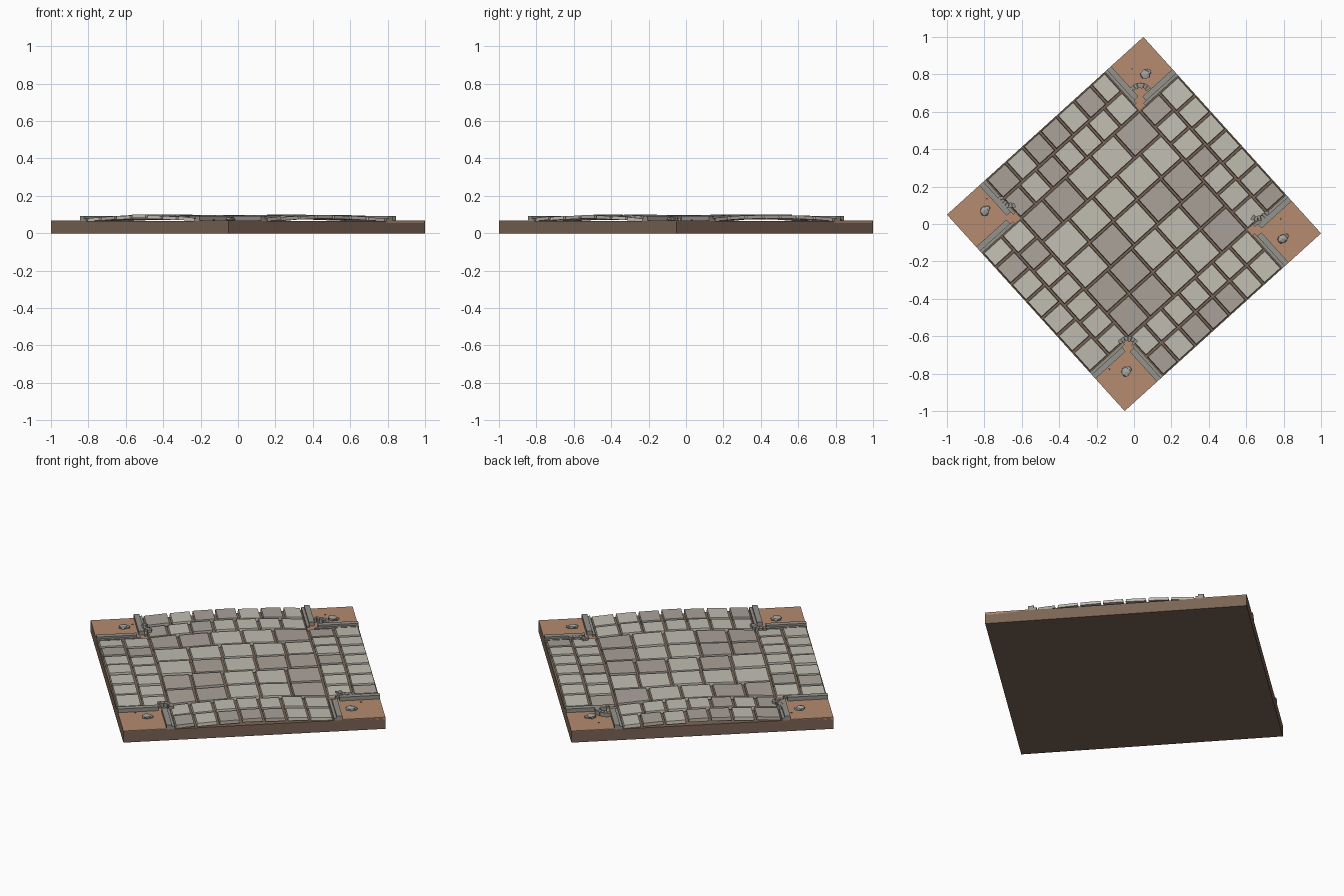
import bpy, bmesh, math, random
from mathutils import Matrix, Vector

if "Cube" in bpy.data.objects:
    bpy.data.objects.remove(bpy.data.objects["Cube"])

random.seed(4)
ROT = Matrix.Rotation(math.radians(42.14), 4, 'Z')   # the tile sits turned on the grid
H, R, BASE = 0.708, 0.43, 0.065                      # half side, road half width, base top


def mat(name, c):
    m = bpy.data.materials.new(name)
    m.diffuse_color = (*c, 1)
    m.use_nodes = True
    m.node_tree.nodes["Principled BSDF"].inputs["Base Color"].default_value = m.diffuse_color
    return m


EARTH = mat("earth", (0.20, 0.13, 0.09))
DIRT = mat("dirt", (0.46, 0.26, 0.16))
LIGHT = mat("light_stone", (0.53, 0.51, 0.44))
DARK = mat("dark_stone", (0.40, 0.36, 0.32))
KERB = mat("kerb_stone", (0.30, 0.29, 0.26))
ROCK = mat("rock", (0.38, 0.38, 0.36))


def finish(name, bm, material, turn=True):
    bmesh.ops.recalc_face_normals(bm, faces=bm.faces)
    me = bpy.data.meshes.new(name)
    if turn:
        bm.transform(ROT)
    bm.to_mesh(me)
    bm.free()
    me.materials.append(material)
    ob = bpy.data.objects.new(name, me)
    bpy.context.collection.objects.link(ob)
    return ob


def prism(bm, bottom, top):
    a = [bm.verts.new(p) for p in bottom]
    b = [bm.verts.new(p) for p in top]
    n = len(a)
    bm.faces.new(a[::-1])
    bm.faces.new(b)
    for i in range(n):
        j = (i + 1) % n
        bm.faces.new((a[i], a[j], b[j], b[i]))


def box(bm, x0, x1, y0, y1, z0, z1):
    x0, x1 = sorted((x0, x1))
    y0, y1 = sorted((y0, y1))
    q = [(x0, y0), (x1, y0), (x1, y1), (x0, y1)]
    prism(bm, [(*p, z0) for p in q], [(*p, z1) for p in q])


def crown(u, v):
    # road camber, highest along the two centre lines
    return 0.097 - 0.018 * (min(abs(u), abs(v), R) / R) ** 2


def slab(bm, u0, u1, v0, v1):
    g, t = 0.006, 0.003
    dz = random.uniform(-0.002, 0.003)
    lo = [(u0 + g, v0 + g), (u1 - g, v0 + g), (u1 - g, v1 - g), (u0 + g, v1 - g)]
    hi = [(u0 + g + t, v0 + g + t), (u1 - g - t, v0 + g + t),
          (u1 - g - t, v1 - g - t), (u0 + g + t, v1 - g - t)]
    prism(bm, [(u, v, max(BASE, crown(u, v) + dz - 0.018)) for u, v in lo],
          [(u, v, crown(u, v) + dz) for u, v in hi])


# base block
bm = bmesh.new()
box(bm, -H, H, -H, H, 0, BASE)
finish("base", bm, EARTH)

# paving slabs: large ones in the crossing, small ones in the four arms
light, dark = bmesh.new(), bmesh.new()


def pick(chance):
    return dark if random.random() < chance else light


s = 2 * R / 5
for r in range(5):
    shift = random.uniform(-0.025, 0.025)
    cuts = [-R] + [-R + s * k + shift for k in range(1, 5)] + [R]
    for a, b in zip(cuts, cuts[1:]):
        slab(pick(0.35), a, b, -R + s * r, -R + s * (r + 1))

w, d = 2 * R / 7, (H - R) / 2
for side in (-1, 1):
    for row in range(2):
        a, b = sorted((side * (R + d * row), side * (R + d * (row + 1))))
        for along_u in (True, False):
            off = random.uniform(-0.02, 0.02)
            cuts = [-R] + [-R + w * k + off for k in range(1, 7)] + [R]
            for c0, c1 in zip(cuts, cuts[1:]):
                if along_u:
                    slab(pick(0.22), a, b, c0, c1)
                else:
                    slab(pick(0.22), c0, c1, a, b)
finish("light_slabs", light, LIGHT)
finish("dark_slabs", dark, DARK)

# dirt corners and straight kerbs with a lower gutter lip
dirt, kerb = bmesh.new(), bmesh.new()
for i in (-1, 1):
    for j in (-1, 1):
        box(dirt, i * R, i * H, j * R, j * H, BASE - 0.01, 0.069)
        box(kerb, i * 0.445, i * 0.475, j * 0.49, j * H, BASE, 0.091)
        box(kerb, i * 0.43, i * 0.445, j * 0.47, j * H, BASE, 0.080)
        box(kerb, i * 0.49, i * H, j * 0.445, j * 0.475, BASE, 0.091)
        box(kerb, i * 0.47, i * H, j * 0.43, j * 0.445, BASE, 0.080)
finish("dirt_corners", dirt, DIRT)
finish("kerbs", kerb, KERB)

# short curved kerb pieces made of wedge blocks, one near each corner
arcs = bmesh.new()
for cx, cy, mid in ((0.035, 0.69, 90), (-0.033, -0.665, 90),
                    (-0.66, 0.15, 240), (0.66, 0.08, 290)):
    for k in range(6):
        a0 = math.radians(mid - 57 + 19 * k + 1)
        a1 = math.radians(mid - 57 + 19 * (k + 1) - 1)
        r0, r1 = 0.036 + 0.005 * (k % 2), 0.066
        q = [(r0, a0), (r1, a0), (r1, a1), (r0, a1)]
        q = [(cx + r * math.cos(a), cy + r * math.sin(a)) for r, a in q]
        prism(arcs, [(*p, BASE) for p in q], [(*p, 0.092) for p in q])
finish("curved_kerbs", arcs, KERB, turn=False)


# faceted rocks and pebbles on the dirt
def rock(bm, x, y, r):
    m = Matrix.Translation((x, y, 0.069 + r * 0.3)) @ Matrix.Rotation(random.uniform(0, 6), 4, 'Z')
    m = m @ Matrix.Diagonal((1, 0.9, 0.45, 1))
    vs = bmesh.ops.create_icosphere(bm, subdivisions=1, radius=r, matrix=m)["verts"]
    c = Vector((x, y, 0.069))
    for v in vs:
        v.co = c + (v.co - c) * random.uniform(0.85, 1.1)


rocks, pebbles = bmesh.new(), bmesh.new()
for x, y in ((0.06, 0.80), (-0.80, 0.07), (-0.045, -0.79), (0.795, -0.08)):
    rock(rocks, x, y, 0.03)
    rock(rocks, x + 0.015, y + 0.012, 0.02)
for x, y in ((-0.01, 0.83), (-0.785, 0.135), (-0.13, -0.775), (0.785, 0.03)):
    rock(pebbles, x, y, 0.006)
finish("rocks", rocks, ROCK, turn=False)
finish("pebbles", pebbles, EARTH, turn=False)
